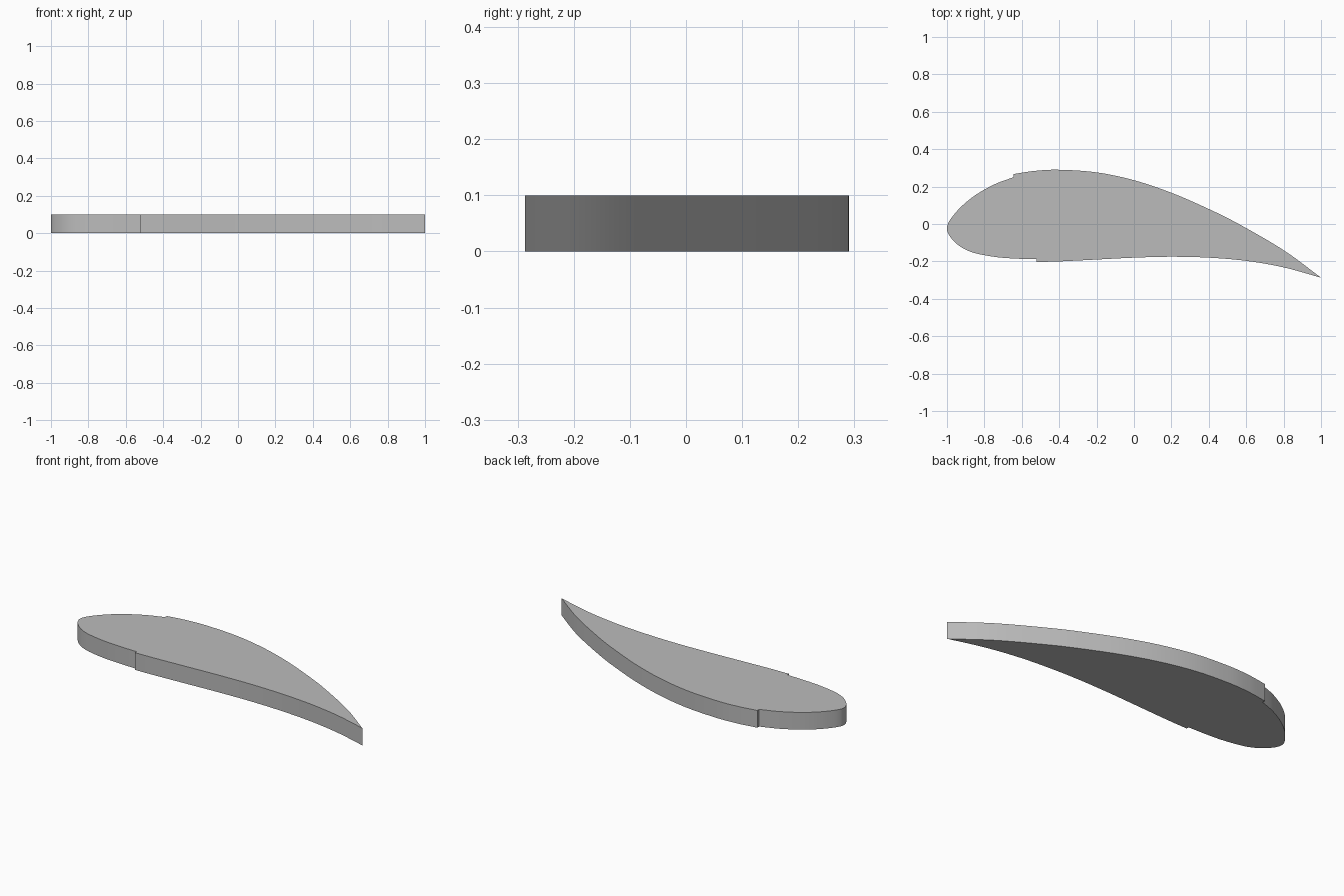
import bpy
import bmesh
from mathutils import Vector

if "Cube" in bpy.data.objects:
    bpy.data.objects.remove(bpy.data.objects["Cube"], do_unlink=True)

THICKNESS = 0.1

grey = bpy.data.materials.new("plain grey")
grey.use_nodes = True
colour = (0.5, 0.5, 0.5, 1)
grey.diffuse_color = colour
grey.node_tree.nodes["Principled BSDF"].inputs["Base Color"].default_value = colour


def smooth_path(points, steps=10):
    """Pass a smooth curve through a few outline points."""
    p = [Vector(q) for q in points]
    p = [2 * p[0] - p[1]] + p + [2 * p[-1] - p[-2]]
    path = []
    for a, b, c, d in zip(p, p[1:], p[2:], p[3:]):
        for i in range(steps):
            t = i / steps
            path.append(0.5 * (2 * b + (c - a) * t
                               + (2 * a - 5 * b + 4 * c - d) * t ** 2
                               + (3 * b - a - 3 * c + d) * t ** 3))
    return path + [p[-2]]


# Upper skin from the trailing tip forward to the step
upper = smooth_path([(1, -.287), (.8, -.14), (.56, .0), (.4, .08), (.2, .167),
                     (0, .234), (-.2, .276), (-.4, .29), (-.53, .284), (-.645, .267)])
# Recessed nose between the two steps
nose = smooth_path([(-.645, .25), (-.75, .21), (-.86, .146), (-.95, .065), (-1, -.018),
                    (-.965, -.09), (-.88, -.146), (-.75, -.175), (-.63, -.185), (-.52, -.188)])
# Lower skin from the step back to the tip
lower = smooth_path([(-.52, -.203), (-.4, -.2), (-.2, -.19), (0, -.18), (.2, -.175),
                     (.4, -.18), (.6, -.197), (.8, -.232), (1, -.287)])

# Aerofoil plate, extruded from its outline
bm = bmesh.new()
base = bm.faces.new([bm.verts.new((p.x, p.y, 0)) for p in upper + nose + lower[:-1]])
extruded = bmesh.ops.extrude_face_region(bm, geom=[base], use_keep_orig=True)
top_verts = [g for g in extruded["geom"] if isinstance(g, bmesh.types.BMVert)]
bmesh.ops.translate(bm, verts=top_verts, vec=(0, 0, THICKNESS))
bmesh.ops.recalc_face_normals(bm, faces=bm.faces)
mesh = bpy.data.meshes.new("aerofoil_rib")
bm.to_mesh(mesh)
bm.free()
mesh.materials.append(grey)
rib = bpy.data.objects.new("aerofoil_rib", mesh)
bpy.context.collection.objects.link(rib)

bpy.context.view_layer.objects.active = rib
rib.select_set(True)
bpy.ops.object.shade_smooth_by_angle(angle=0.5)
